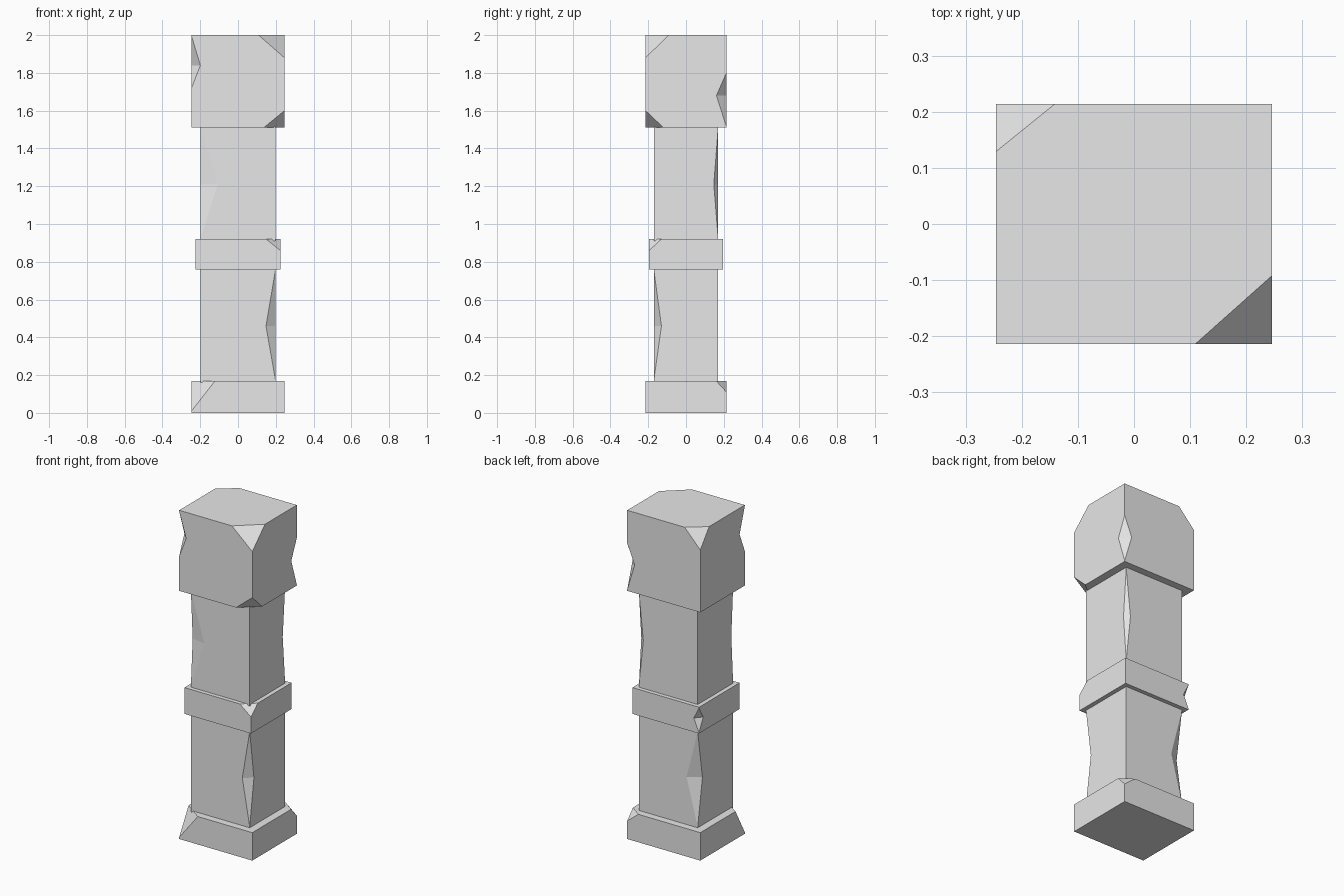
import bpy, bmesh
from mathutils import Vector

cube = bpy.data.objects.get("Cube")
if cube:
    bpy.data.objects.remove(cube, do_unlink=True)

stone = bpy.data.materials.new("grey_stone")
stone.use_nodes = True
GREY = (0.8, 0.8, 0.8, 1)
stone.diffuse_color = GREY
stone.node_tree.nodes["Principled BSDF"].inputs["Base Color"].default_value = GREY


def add_object(name, bm):
    bmesh.ops.recalc_face_normals(bm, faces=bm.faces)
    mesh = bpy.data.meshes.new(name)
    bm.to_mesh(mesh)
    bm.free()
    mesh.materials.append(stone)
    obj = bpy.data.objects.new(name, mesh)
    bpy.context.collection.objects.link(obj)
    return obj


def chip_corner(bm, corner, signs, size):
    """Slice one corner off; size is the length lost along x, y and z."""
    normal = Vector([s / d for s, d in zip(signs, size)])
    point = corner - Vector((signs[0] * size[0], 0, 0))
    cut = bmesh.ops.bisect_plane(bm, geom=bm.verts[:] + bm.edges[:] + bm.faces[:],
                                 plane_co=point, plane_no=normal, clear_outer=True)
    edges = [e for e in cut["geom_cut"] if isinstance(e, bmesh.types.BMEdge)]
    bmesh.ops.holes_fill(bm, edges=edges)


def dent_edge(obj, half, signs, size, z_low, z_mid, z_high):
    """Cut a V-shaped dent into an upright edge."""
    x, y = half[0] * signs[0], half[1] * signs[1]
    on_y_face = Vector((x - signs[0] * size[0], y, z_mid))
    on_x_face = Vector((x, y - signs[1] * size[1], z_mid))
    crease = (on_y_face + on_x_face) / 2
    reach = (on_y_face - on_x_face) * 2
    bm = bmesh.new()
    for p in (crease, Vector((x, y, z_low)), Vector((x, y, z_high))):
        p = crease + (p - crease) * 1.5
        for side in (-1, 1):
            bm.verts.new(p + reach * side)
    bmesh.ops.convex_hull(bm, input=bm.verts[:])
    cutter = add_object("dent_cutter", bm)
    cutter.hide_render = True
    mod = obj.modifiers.new("dent", "BOOLEAN")
    mod.operation, mod.solver, mod.object = "DIFFERENCE", "EXACT", cutter
    bpy.context.view_layer.objects.active = obj
    bpy.ops.object.modifier_apply(modifier=mod.name)
    bpy.data.objects.remove(cutter, do_unlink=True)


def block(name, half, z0, z1, chips=(), dents=()):
    bm = bmesh.new()
    bmesh.ops.create_cube(bm, size=2)
    for v in bm.verts:
        v.co = (v.co.x * half[0], v.co.y * half[1], z1 if v.co.z > 0 else z0)
    for signs, size in chips:
        corner = Vector((signs[0] * half[0], signs[1] * half[1], z1 if signs[2] > 0 else z0))
        chip_corner(bm, corner, signs, size)
    obj = add_object(name, bm)
    for dent in dents:
        dent_edge(obj, half, *dent)


FRONT_LEFT, FRONT_RIGHT, BACK_LEFT, BACK_RIGHT = (1, -1), (-1, -1), (1, 1), (-1, 1)
WIDE, BAND, SHAFT = (0.246, 0.214), (0.224, 0.195), (0.198, 0.17)

# Square foot with two worn upper corners
block("base", WIDE, 0, 0.17, chips=[
    (FRONT_RIGHT + (1,), (0.125, 0.09, 0.16)),
    (BACK_LEFT + (1,), (0.075, 0.055, 0.06))])

# Lower shaft, dented on two opposite edges
block("lower_shaft", SHAFT, 0.16, 0.77, dents=[
    (FRONT_LEFT, (0.05, 0.04), 0.175, 0.46, 0.755),
    (BACK_RIGHT, (0.075, 0.045), 0.175, 0.46, 0.755)])

# Collar around the middle
block("middle_band", BAND, 0.76, 0.92, chips=[
    (FRONT_LEFT + (1,), (0.075, 0.065, 0.06))], dents=[
    (BACK_RIGHT, (0.035, 0.04), 0.765, 0.845, 0.915)])

# Upper shaft with shallow wear
block("upper_shaft", SHAFT, 0.91, 1.52, dents=[
    (FRONT_RIGHT, (0.09, 0.017), 0.925, 1.21, 1.505),
    (BACK_LEFT, (0.03, 0.023), 0.925, 1.21, 1.505)])

# Heavy head block
block("head_block", WIDE, 1.51, 2.0, chips=[
    (FRONT_LEFT + (1,), (0.137, 0.122, 0.12)),
    (FRONT_LEFT + (-1,), (0.11, 0.095, 0.09)),
    (BACK_RIGHT + (1,), (0.105, 0.085, 0.11))], dents=[
    (FRONT_RIGHT, (0.047, 0.05), 1.72, 1.84, 1.995),
    (BACK_LEFT, (0.05, 0.053), 1.515, 1.68, 1.8)])
